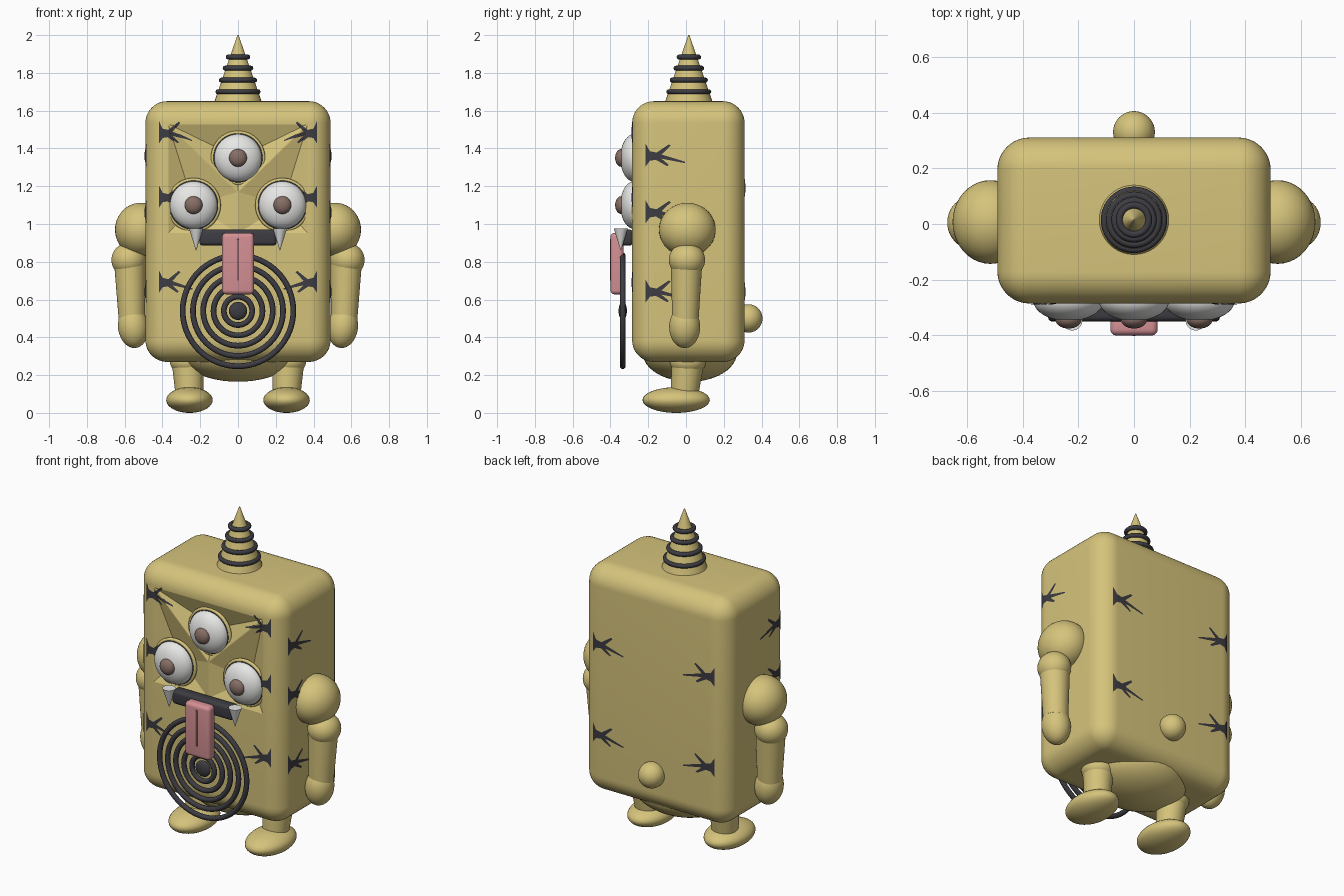
import bpy, bmesh, math
from mathutils import Vector

if "Cube" in bpy.data.objects:
    bpy.data.objects.remove(bpy.data.objects["Cube"], do_unlink=True)


def material(name, r, g, b):
    m = bpy.data.materials.new(name)
    m.use_nodes = True
    m.diffuse_color = (r, g, b, 1)
    m.node_tree.nodes["Principled BSDF"].inputs["Base Color"].default_value = (r, g, b, 1)
    return m


YELLOW = material("mustard yellow", 0.67, 0.55, 0.20)
DARK = material("charcoal", 0.045, 0.045, 0.055)
WHITE = material("off white", 0.80, 0.80, 0.79)
BROWN = material("pupil brown", 0.24, 0.155, 0.13)
PINK = material("tongue pink", 0.66, 0.28, 0.30)
ROSE = material("tongue groove", 0.28, 0.11, 0.12)


def finish(name, mat, angle=40):
    ob = bpy.context.object
    ob.name = name
    ob.data.materials.append(mat)
    bpy.ops.object.shade_smooth_by_angle(angle=math.radians(angle))
    return ob


def ball(name, mat, loc, radii, tilt=0):
    bpy.ops.mesh.primitive_uv_sphere_add(segments=40, ring_count=24, radius=1, location=loc,
                                         rotation=(0, tilt, 0))
    bpy.context.object.scale = radii
    return finish(name, mat)


def ring(name, mat, loc, major, minor, facing_front=False):
    bpy.ops.mesh.primitive_torus_add(location=loc, major_radius=major, minor_radius=minor,
                                     major_segments=64, minor_segments=12,
                                     rotation=(math.pi / 2 if facing_front else 0, 0, 0))
    return finish(name, mat)


def taper(name, mat, start, end, r1, r2):
    a, b = Vector(start), Vector(end)
    bpy.ops.mesh.primitive_cone_add(vertices=40, radius1=r1, radius2=r2, depth=(b - a).length,
                                    location=(a + b) / 2,
                                    rotation=(b - a).to_track_quat('Z', 'Y').to_euler())
    return finish(name, mat)


def rounded_box(name, mat, loc, size, bevel, segments=5, angle=40):
    bpy.ops.mesh.primitive_cube_add(size=1, location=loc)
    ob = bpy.context.object
    ob.scale = size
    bpy.ops.object.transform_apply(location=False, rotation=False)
    mod = ob.modifiers.new("bevel", 'BEVEL')
    mod.width, mod.segments = bevel, segments
    bpy.ops.object.modifier_apply(modifier="bevel")
    return finish(name, mat, angle)


def mesh_object(name, bm, mat=None):
    me = bpy.data.meshes.new(name)
    bm.to_mesh(me)
    bm.free()
    ob = bpy.data.objects.new(name, me)
    bpy.context.collection.objects.link(ob)
    if mat:
        me.materials.append(mat)
    return ob


# Body block with three faceted eye hollows
FRONT = -0.285
body = rounded_box("body", YELLOW, (0, 0.0125, 0.96), (0.98, 0.595, 1.38), 0.115, 12, 10)
side = [(0, 1.17), (0, 0.95), (0.37, 0.95), (0.37, 1.53)]
hollows = [([(-0.37, 1.53), (0, 1.17), (0.37, 1.53)], (0, 1.35)),
           (side, (0.235, 1.10)),
           ([(-x, z) for x, z in side], (-0.235, 1.10))]
for outline, apex in hollows:
    bm = bmesh.new()
    base = [bm.verts.new((x, FRONT - 0.001, z)) for x, z in outline]
    tip = bm.verts.new((apex[0], FRONT + 0.07, apex[1]))
    bm.faces.new(base)
    for i, v in enumerate(base):
        bm.faces.new((v, base[i - 1], tip))
    bmesh.ops.recalc_face_normals(bm, faces=bm.faces)
    cutter = mesh_object("hollow_cutter", bm)
    cutter.hide_render = True
    bpy.context.view_layer.objects.active = body
    mod = body.modifiers.new("hollow", 'BOOLEAN')
    mod.operation, mod.solver, mod.object = 'DIFFERENCE', 'EXACT', cutter
    bpy.ops.object.modifier_apply(modifier="hollow")
    bpy.data.objects.remove(cutter, do_unlink=True)

# Belly and tail
ball("belly", YELLOW, (0, 0.02, 0.32), (0.31, 0.25, 0.155))
ball("tail", YELLOW, (0, 0.33, 0.50), (0.075, 0.075, 0.075))

# Eyes
for n, (x, z) in enumerate([(0, 1.35), (0.235, 1.10), (-0.235, 1.10)]):
    ball(f"eyeball_{n}", WHITE, (x, -0.275, z), (0.126, 0.073, 0.126))
    ball(f"pupil_{n}", BROWN, (x, -0.343, z), (0.047, 0.032, 0.047))
    ring(f"eye_rim_{n}", DARK, (x, -0.274, z), 0.126, 0.006, True)
    ring(f"eye_socket_{n}", YELLOW, (x, -0.268, z), 0.133, 0.011, True)

# Mouth, fangs and tongue
rounded_box("mouth", DARK, (0, -0.315, 0.928), (0.41, 0.07, 0.085), 0.02)
for s, label in ((1, "left"), (-1, "right")):
    taper(f"{label}_fang", WHITE, (0.222 * s, -0.345, 0.975), (0.222 * s, -0.345, 0.86), 0.037, 0.001)
rounded_box("tongue", PINK, (0, -0.365, 0.79), (0.17, 0.07, 0.325), 0.022)
rounded_box("tongue_groove", ROSE, (0, -0.399, 0.81), (0.012, 0.006, 0.22), 0.002)

# Concentric belly target
for n in range(5):
    ring(f"target_ring_{n}", DARK, (0, -0.335, 0.54), 0.075 + 0.0545 * n, 0.015, True)
ball("target_center", DARK, (0, -0.335, 0.54), (0.048, 0.022, 0.048))

# Horn with bands
taper("horn", YELLOW, (0, 0.015, 1.64), (0, 0.015, 2.0), 0.128, 0.003)
for n, (z, r) in enumerate([(1.70, 0.106), (1.762, 0.088), (1.825, 0.068), (1.884, 0.052)]):
    ring(f"horn_band_{n}", DARK, (0, 0.015, z), r, 0.013)

# Arms and legs
for s, label in ((1, "left"), (-1, "right")):
    ball(f"{label}_shoulder", YELLOW, (0.515 * s, 0.007, 0.97), (0.136, 0.15, 0.142))
    ball(f"{label}_elbow", YELLOW, (0.578 * s, 0.005, 0.81), (0.092, 0.096, 0.09))
    taper(f"{label}_forearm", YELLOW, (0.573 * s, 0.003, 0.81), (0.562 * s, -0.003, 0.50), 0.084, 0.070)
    ball(f"{label}_hand", YELLOW, (0.555 * s, -0.007, 0.455), (0.08, 0.082, 0.112), 0.12 * s)
    ball(f"{label}_hip", YELLOW, (0.265 * s, 0.01, 0.27), (0.095, 0.095, 0.07))
    taper(f"{label}_leg", YELLOW, (0.265 * s, 0.01, 0.27), (0.257 * s, -0.01, 0.08), 0.086, 0.072)
    ball(f"{label}_foot", YELLOW, (0.257 * s, -0.052, 0.068), (0.123, 0.178, 0.068))

# Branching crack marks wrapped onto the body; u runs along the crack, v is up
CRACK = [(0, 0.065), (0.025, 0.025), (0.06, 0.018), (0.125, 0.062), (0.135, 0.055), (0.085, 0.008),
         (0.21, -0.03), (0.21, -0.038), (0.085, -0.014), (0.125, -0.048), (0.115, -0.054),
         (0.055, -0.02), (0.025, -0.025), (0, -0.055)]


def crack(name, origin, along, outward, flip):
    o, a, n = Vector(origin), Vector(along), Vector(outward)
    bm = bmesh.new()
    pts = [bm.verts.new(o + a * u + Vector((0, 0, v * flip))) for u, v in CRACK]
    face = bm.faces.new(pts)
    face.normal_update()
    if face.normal.dot(n) < 0:
        face.normal_flip()
    bmesh.ops.triangulate(bm, faces=bm.faces[:])
    bmesh.ops.subdivide_edges(bm, edges=bm.edges[:], cuts=3, use_grid_fill=True)
    ob = mesh_object(name, bm, DARK)
    mod = ob.modifiers.new("wrap", 'SHRINKWRAP')
    mod.target, mod.wrap_method = body, 'NEAREST_SURFACEPOINT'
    mod.wrap_mode, mod.offset = 'ABOVE_SURFACE', 0.004


for s, label in ((1, "left"), (-1, "right")):
    for n, z in enumerate((1.48, 1.14, 0.69)):
        crack(f"{label}_front_crack_{n}", (0.42 * s, FRONT, z), (-0.85 * s, 0, 0), (0, -1, 0), 1)
    for n, z in enumerate((1.36, 1.06, 0.64)):
        crack(f"{label}_side_crack_{n}", (0.49 * s, -0.215, z), (0, 1, 0), (s, 0, 0), 1)
    for n, z in enumerate((1.19, 0.64)):
        crack(f"{label}_back_crack_{n}", (0.41 * s, 0.31, z), (-s, 0, 0), (0, 1, 0), 1)
